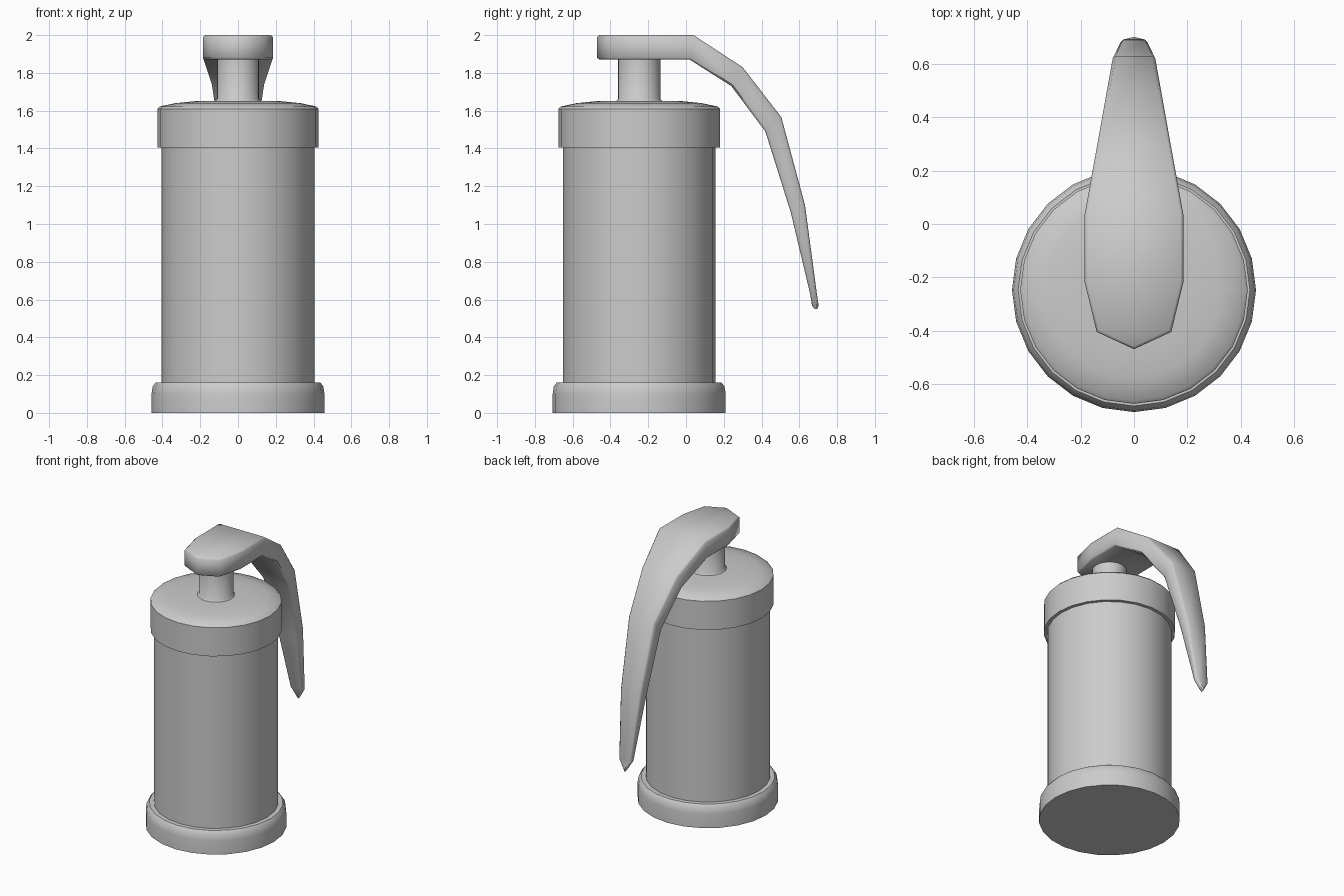
import bpy, bmesh, math

if "Cube" in bpy.data.objects:
    bpy.data.objects.remove(bpy.data.objects["Cube"])

SIDES = 24
AXIS_Y = -0.248


def finish(name, bm, angle):
    bmesh.ops.recalc_face_normals(bm, faces=bm.faces)
    me = bpy.data.meshes.new(name)
    bm.to_mesh(me)
    bm.free()
    ob = bpy.data.objects.new(name, me)
    bpy.context.collection.objects.link(ob)
    bpy.ops.object.select_all(action='DESELECT')
    ob.select_set(True)
    bpy.context.view_layer.objects.active = ob
    bpy.ops.object.shade_smooth_by_angle(angle=math.radians(angle))
    return ob


def lathe(name, profile, angle=40):
    """Revolve (radius, z) points around the canister axis."""
    bm = bmesh.new()
    rings = []
    for r, z in profile:
        if r == 0:
            rings.append([bm.verts.new((0, AXIS_Y, z))] * SIDES)
        else:
            rings.append([bm.verts.new((r * math.cos(a), AXIS_Y + r * math.sin(a), z))
                          for a in (2 * math.pi * i / SIDES for i in range(SIDES))])
    for lo, hi in zip(rings, rings[1:]):
        for i in range(SIDES):
            j = (i + 1) % SIDES
            bm.faces.new(list(dict.fromkeys((lo[i], lo[j], hi[j], hi[i]))))
    ob = finish(name, bm, angle)
    # open shells have no inside, so make sure the faces look outwards
    if name == "canister_body" and ob.data.polygons[0].normal.x < 0:
        ob.data.flip_normals()
    return ob


# Canister: foot ring, body, lid and valve stem
lathe("base_ring", [(0, 0), (0.458, 0), (0.458, 0.10), (0.452, 0.14),
                    (0.435, 0.162), (0.39, 0.162), (0, 0.162)])
lathe("canister_body", [(0.404, 0.16), (0.404, 1.41)])
lathe("lid", [(0, 1.405), (0.427, 1.405), (0.427, 1.61), (0.415, 1.622),
              (0.33, 1.64), (0.23, 1.65), (0, 1.652)])
lathe("valve_stem", [(0.122, 1.65), (0.112, 1.662), (0.112, 1.88)])

# Lever: (outer y, outer z, inner y, inner z, half width) per section
sections = [
    (-0.47, 2.0, -0.47, 1.87, 0.0),
    (-0.405, 2.0, -0.405, 1.87, 0.14),
    (-0.22, 2.0, -0.22, 1.87, 0.185),
    (0.04, 2.0, 0.02, 1.87, 0.185),
    (0.30, 1.83, 0.24, 1.73, 0.138),
    (0.505, 1.565, 0.42, 1.49, 0.102),
    (0.63, 1.10, 0.555, 1.06, 0.08),
    (0.693, 0.63, 0.657, 0.63, 0.05),
    (0.705, 0.55, 0.670, 0.55, 0.0),
]
bm = bmesh.new()
rows = []
for oy, oz, iy, iz, w in sections:
    if w == 0:
        o, n = bm.verts.new((0, oy, oz)), bm.verts.new((0, iy, iz))
        rows.append((o, o, n, n))
    else:
        rows.append(tuple(bm.verts.new(p) for p in
                          ((-w, oy, oz), (w, oy, oz), (w, iy, iz), (-w, iy, iz))))
for a, b in zip(rows, rows[1:]):
    for i in range(4):
        j = (i + 1) % 4
        bm.faces.new(list(dict.fromkeys((a[i], a[j], b[j], b[i]))))
# Soften the rim of the lever
bmesh.ops.recalc_face_normals(bm, faces=bm.faces)
rim = [e for e in bm.edges if e.calc_face_angle(0) > math.radians(60)
       and e.verts[0].co.x * e.verts[1].co.x >= 0
       and abs(e.verts[0].co.x) + abs(e.verts[1].co.x) > 0.01]
bmesh.ops.bevel(bm, geom=rim, offset=0.01, segments=1, affect='EDGES')
finish("lever", bm, 46)
